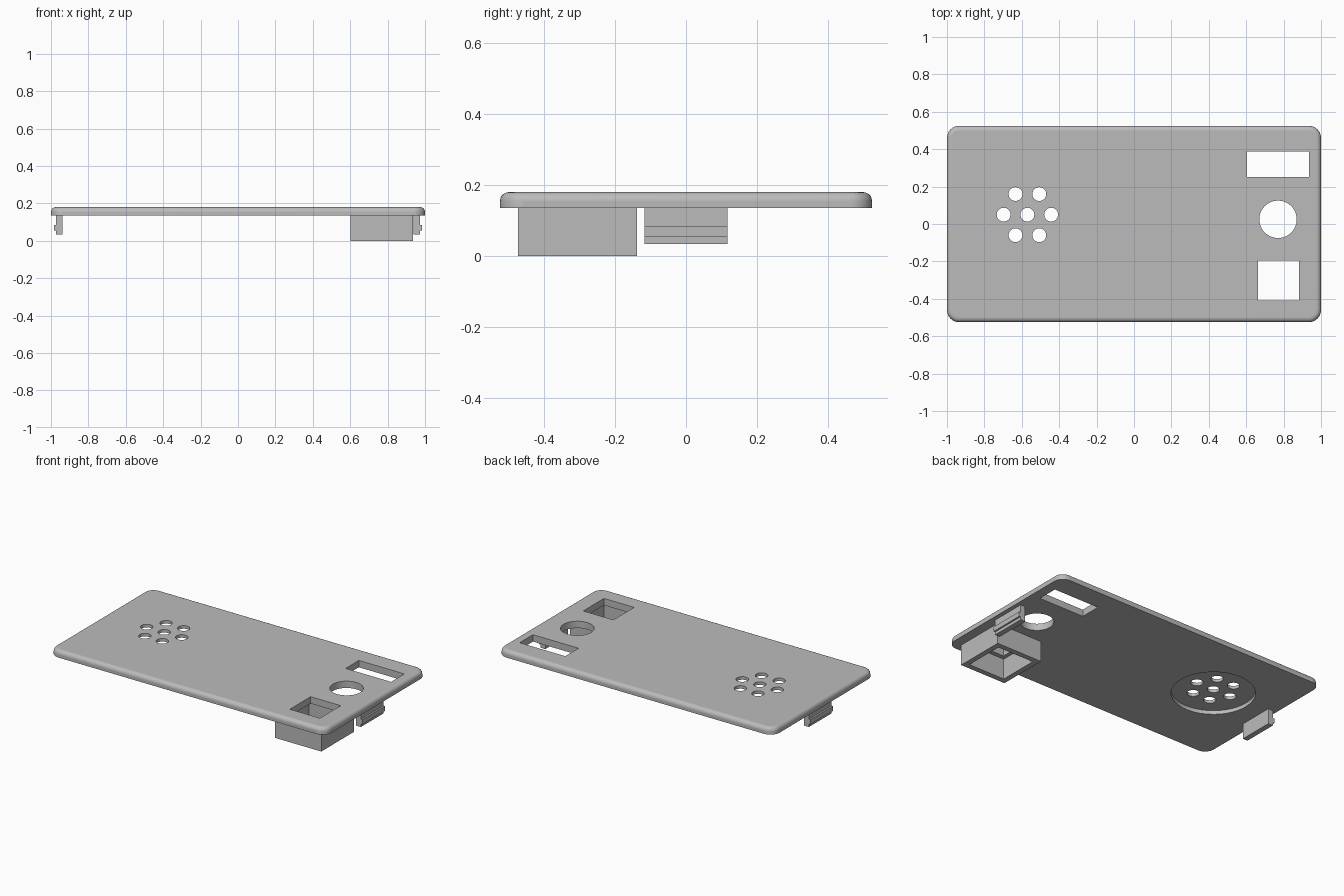
import bpy
import bmesh
import math
from mathutils import Vector

if "Cube" in bpy.data.objects:
    bpy.data.objects.remove(bpy.data.objects["Cube"], do_unlink=True)

PLATE_TOP, PLATE_BOTTOM = 0.18, 0.135
SPEAKER = (-0.57, 0.05)

grey = bpy.data.materials.new("light grey plastic")
grey.use_nodes = True
grey.diffuse_color = (0.5, 0.5, 0.5, 1)
grey.node_tree.nodes["Principled BSDF"].inputs["Base Color"].default_value = (0.5, 0.5, 0.5, 1)


def add_object(name, bm):
    mesh = bpy.data.meshes.new(name)
    bm.to_mesh(mesh)
    bm.free()
    mesh.materials.append(grey)
    obj = bpy.data.objects.new(name, mesh)
    bpy.context.collection.objects.link(obj)
    return obj


def box_mesh(x0, x1, y0, y1, z0, z1):
    bm = bmesh.new()
    bmesh.ops.create_cube(bm, size=1)
    bmesh.ops.scale(bm, vec=(x1 - x0, y1 - y0, z1 - z0), verts=bm.verts)
    bmesh.ops.translate(bm, vec=((x0 + x1) / 2, (y0 + y1) / 2, (z0 + z1) / 2), verts=bm.verts)
    return bm


def box(name, *bounds):
    return add_object(name, box_mesh(*bounds))


def cylinder(name, x, y, radius, z0, z1, sides=48):
    bm = bmesh.new()
    bmesh.ops.create_cone(bm, cap_ends=True, segments=sides, radius1=radius,
                          radius2=radius, depth=z1 - z0)
    bmesh.ops.translate(bm, vec=(x, y, (z0 + z1) / 2), verts=bm.verts)
    return add_object(name, bm)


def cut(target, cutter):
    """Subtract the cutter from the target and discard it."""
    mod = target.modifiers.new("cut", "BOOLEAN")
    mod.operation = "DIFFERENCE"
    mod.solver = "EXACT"
    mod.object = cutter
    bpy.context.view_layer.objects.active = target
    bpy.ops.object.modifier_apply(modifier=mod.name)
    bpy.data.objects.remove(cutter, do_unlink=True)


# Cover plate with round corners and a filleted top rim
bm = box_mesh(-1, 1, -0.525, 0.525, PLATE_BOTTOM, PLATE_TOP)
upright = [e for e in bm.edges if abs((e.verts[0].co - e.verts[1].co).z) > 0.01]
bmesh.ops.bevel(bm, geom=upright, offset=0.065, segments=8, profile=0.5, affect="EDGES")
rim = [e for e in bm.edges if all(v.co.z > PLATE_TOP - 0.001 for v in e.verts)]
bmesh.ops.bevel(bm, geom=rim, offset=0.025, segments=5, profile=0.5, affect="EDGES")
plate = add_object("cover_plate", bm)

# Shallow round speaker seat underneath, with seven sound holes
cut(plate, cylinder("seat_cutter", *SPEAKER, 0.25, 0.1, PLATE_BOTTOM + 0.025, 64))
for i in range(7):
    reach = 0.127 if i else 0
    angle = i * math.pi / 3
    cut(plate, cylinder("sound_cutter", SPEAKER[0] + reach * math.cos(angle),
                        SPEAKER[1] + reach * math.sin(angle), 0.037, 0.1, 0.3, 32))

# Round window, slot and square window
cut(plate, cylinder("round_cutter", 0.77, 0.025, 0.1, 0.1, 0.3))
cut(plate, box("slot_cutter", 0.605, 0.935, 0.25, 0.387, 0.1, 0.3))
cut(plate, box("window_cutter", 0.663, 0.882, -0.41, -0.195, 0.1, 0.3))

# Open box housing below the square window
housing = box("window_housing", 0.602, 0.936, -0.474, -0.138, 0, PLATE_BOTTOM)
cut(housing, box("housing_cutter", 0.637, 0.901, -0.439, -0.173, -0.1, 0.3))

# Snap clips with a latch ridge, one at each end
for side, sign in (("left", 1), ("right", -1)):
    profile = [(0.938, 0.135), (0.938, 0.034), (0.973, 0.034), (0.973, 0.054),
               (0.984, 0.054), (0.984, 0.085), (0.973, 0.085), (0.973, 0.135)]
    bm = bmesh.new()
    face = bm.faces.new([bm.verts.new((sign * x, -0.117, z)) for x, z in profile])
    swept = bmesh.ops.extrude_face_region(bm, geom=[face])["geom"]
    bmesh.ops.translate(bm, vec=Vector((0, 0.234, 0)),
                        verts=[g for g in swept if isinstance(g, bmesh.types.BMVert)])
    bmesh.ops.recalc_face_normals(bm, faces=bm.faces)
    add_object(side + "_snap_clip", bm)

# Smooth the curved surfaces only
bpy.ops.object.select_all(action="DESELECT")
plate.select_set(True)
bpy.context.view_layer.objects.active = plate
bpy.ops.object.shade_smooth_by_angle(angle=math.radians(30))
for poly in plate.data.polygons:
    if max(abs(c) for c in poly.normal) > 0.9999:
        poly.use_smooth = False
